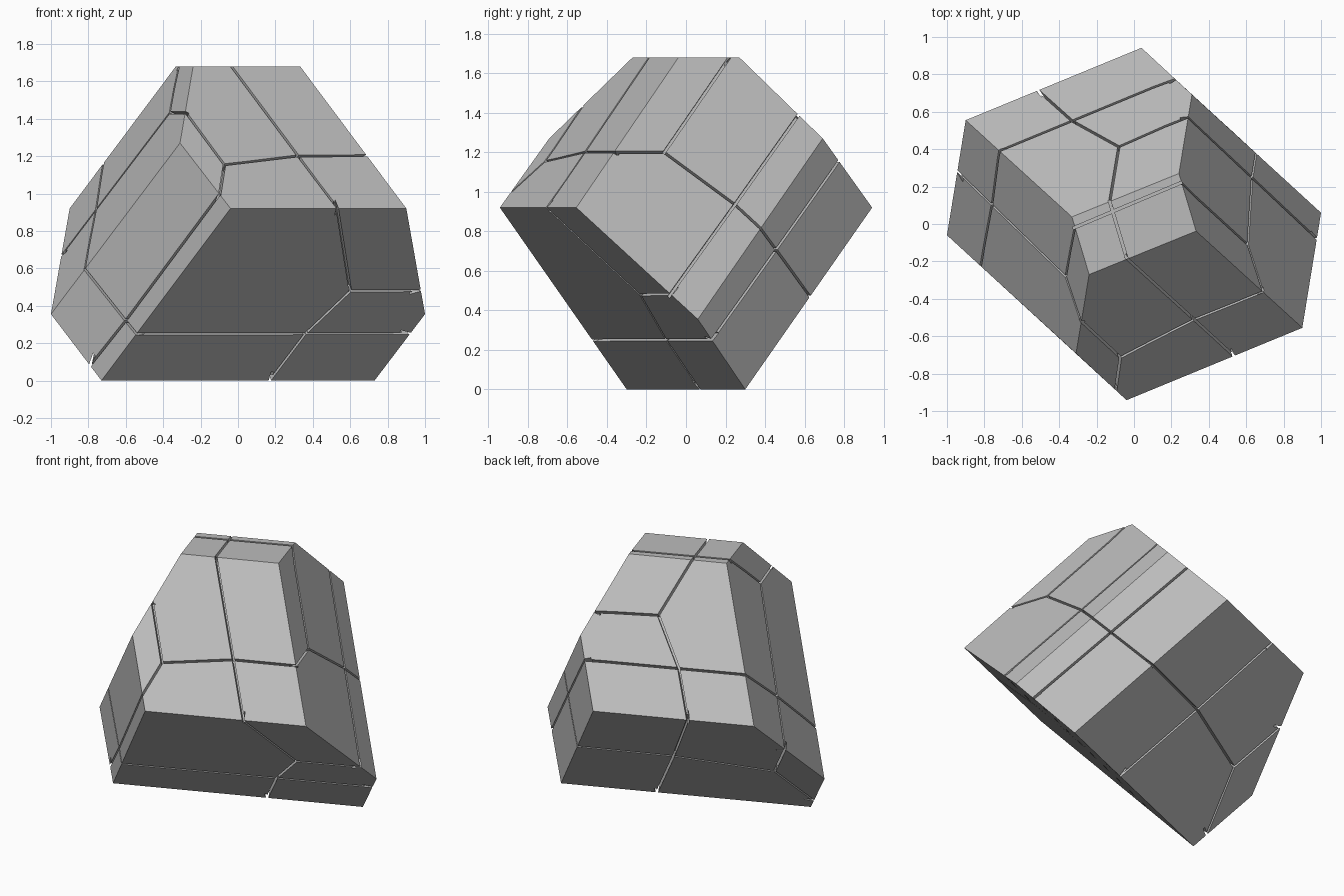
import bpy, bmesh
from mathutils import Vector, Matrix

cube = bpy.data.objects.get("Cube")
if cube:
    bpy.data.objects.remove(cube, do_unlink=True)

GROOVE_WIDTH = 0.014
GROOVE_DEPTH = 0.06
GROOVE_RISE = 0.02

grey = bpy.data.materials.new("plain grey")
grey.use_nodes = True
grey.diffuse_color = (0.5, 0.5, 0.5, 1)
grey.node_tree.nodes["Principled BSDF"].inputs["Base Color"].default_value = (0.5, 0.5, 0.5, 1)


def make_object(name, bm):
    mesh = bpy.data.meshes.new(name)
    bm.to_mesh(mesh)
    bm.free()
    mesh.materials.append(grey)
    obj = bpy.data.objects.new(name, mesh)
    bpy.context.collection.objects.link(obj)
    return obj


# Faceted body: half of the corners, turned half a circle for the others
half_corners = [
    (-0.332, 0.038, 1.68), (-0.24, -0.27, 1.68), (0.9, -0.555, 0.92),
    (-0.04, -0.942, 0.92), (-0.31, -0.692, 1.27), (1, 0.06, 0.355), (0.73, 0.3, 0),
]
bm = bmesh.new()
for x, y, z in half_corners:
    bm.verts.new((x, y, z))
    bm.verts.new((-x, -y, z))
bmesh.ops.convex_hull(bm, input=bm.verts[:])
bmesh.ops.dissolve_limit(bm, angle_limit=0.1, verts=bm.verts[:], edges=bm.edges[:])
bmesh.ops.recalc_face_normals(bm, faces=bm.faces[:])
bm.normal_update()
planes = [(f.normal.copy(), f.calc_center_median()) for f in bm.faces]
body = make_object("faceted_body", bm)

# Seams that run over the body, face to face
seams = {
    "upper ring": [
        (-0.28, -0.52, 1.43), (-0.36, -0.28, 1.43), (-0.32, -0.02, 1.68),
        (0.25, 0.22, 1.68), (0.61, -0.11, 1.2), (0.69, -0.36, 1.2),
        (0.32, -0.51, 1.2), (-0.07, -0.72, 1.16), (-0.28, -0.52, 1.43)],
    "crown": [
        (0.53, -0.7, 0.92), (-0.04, -0.18, 1.68), (-0.13, 0.12, 1.68),
        (-0.08, 0.41, 1.4), (-0.33, 0.55, 1.16), (-0.51, 0.71, 0.92)],
    "lower ring": [
        (-0.07, -0.72, 1.16), (-0.1, -0.88, 0.99), (-0.6, -0.42, 0.32),
        (-0.54, -0.47, 0.25), (0.92, 0.13, 0.25), (0.22, 0.78, 1.16),
        (-0.72, 0.39, 1.16), (-0.77, 0.11, 0.93), (-0.82, -0.22, 0.6),
        (-0.6, -0.42, 0.32), (-0.79, -0.245, 0.08), (-0.73, 0.09, 0.39),
        (-0.94, 0.28, 0.67), (-0.36, -0.28, 1.43)],
    "keel": [
        (0.53, -0.7, 0.92), (0.6, -0.23, 0.48), (0.36, -0.1, 0.25),
        (0.17, 0.07, 0), (-0.18, 0.39, 0.465), (-0.51, 0.71, 0.92)],
    "left arch": [
        (0.6, -0.23, 0.48), (0.97, -0.08, 0.48), (0.64, 0.25, 0.94),
        (0.28, 0.57, 1.39), (-0.08, 0.41, 1.4)],
    "back arch": [
        (0.61, -0.11, 1.2), (0.64, 0.25, 0.94), (0.65, 0.38, 0.81),
        (0.38, 0.63, 0.47), (-0.18, 0.39, 0.465), (-0.73, 0.09, 0.39)],
}


def add_groove(bm, start, end):
    """Add a thin upright box along a segment on the nearest body face."""
    start, end = Vector(start), Vector(end)
    middle = (start + end) / 2
    normal, origin = min(planes, key=lambda p: abs((middle - p[1]).dot(p[0])))
    start -= normal * (start - origin).dot(normal)
    end -= normal * (end - origin).dot(normal)
    along = (end - start).normalized()
    across = normal.cross(along)
    turn = Matrix((along, across, normal)).transposed().to_4x4()
    centre = (start + end) / 2 + normal * (GROOVE_RISE - GROOVE_DEPTH) / 2
    size = ((end - start).length + GROOVE_WIDTH, GROOVE_WIDTH, GROOVE_RISE + GROOVE_DEPTH)
    bmesh.ops.create_cube(bm, size=1, matrix=Matrix.Translation(centre) @ turn @ Matrix.Diagonal((*size, 1)))


# Cut the seams into the body
bm = bmesh.new()
for path in seams.values():
    for start, end in zip(path, path[1:]):
        add_groove(bm, start, end)
cutter = make_object("seam_cutter", bm)
cutter.hide_render = True
cutter.hide_set(True)
cut = body.modifiers.new("seams", "BOOLEAN")
cut.object = cutter
cut.operation = "DIFFERENCE"
cut.solver = "EXACT"
cut.use_self = True
